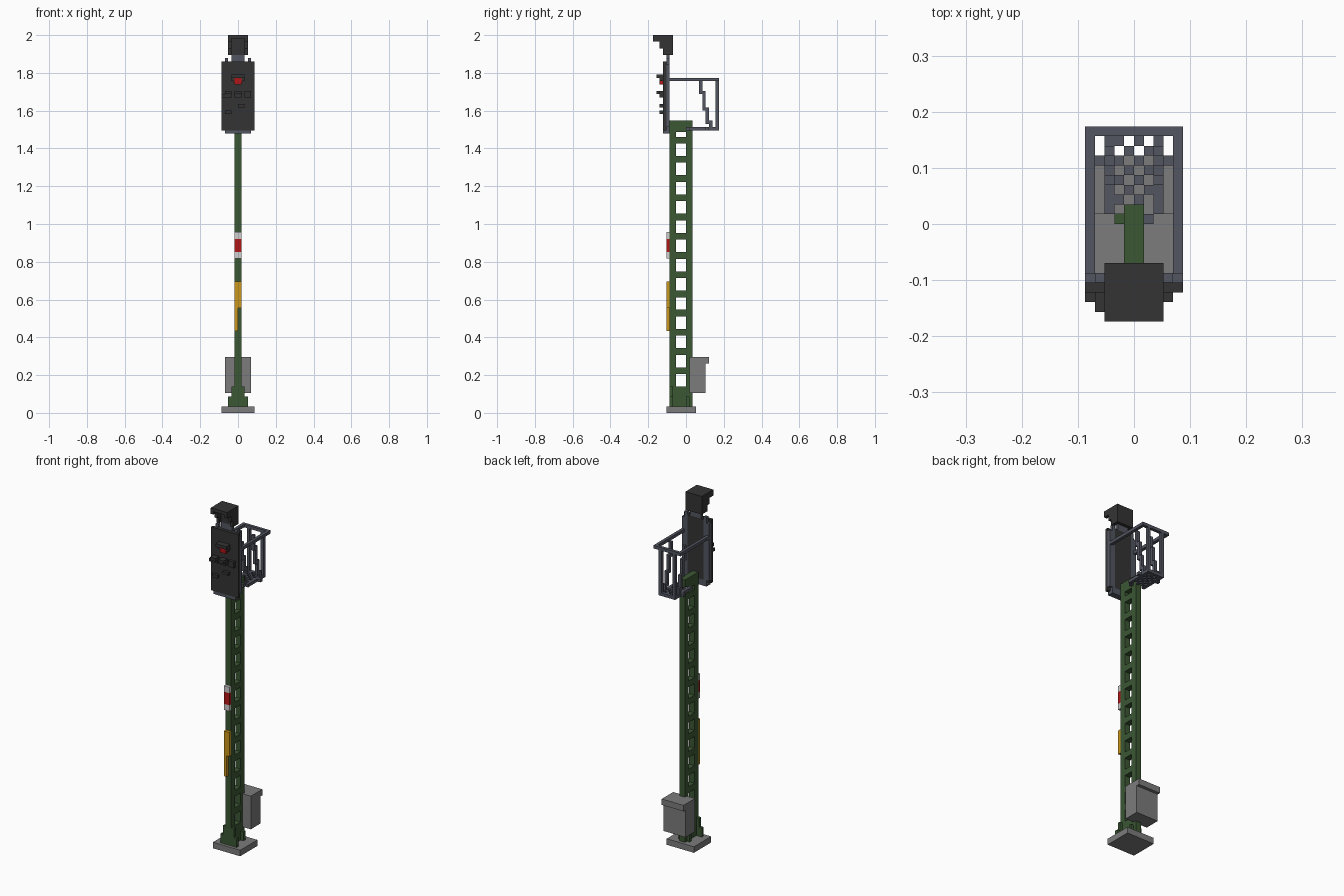
import bpy, bmesh

cube = bpy.data.objects.get("Cube")
if cube:
    bpy.data.objects.remove(cube, do_unlink=True)

V = 2 / 115  # block size: the model is 115 blocks tall


def material(name, rgb):
    m = bpy.data.materials.new(name)
    m.use_nodes = True
    m.diffuse_color = (*rgb, 1)
    b = next(n for n in m.node_tree.nodes if n.type == 'BSDF_PRINCIPLED')
    b.inputs["Base Color"].default_value = (*rgb, 1)
    b.inputs["Roughness"].default_value = 0.8
    return m


GREEN = material("mast green", (0.045, 0.095, 0.034))
GREY = material("concrete grey", (0.2, 0.2, 0.2))
DARK = material("housing black", (0.034, 0.034, 0.034))
SLATE = material("steel slate", (0.085, 0.093, 0.12))
RED = material("signal red", (0.45, 0.008, 0.008))
WHITE = material("sign white", (0.62, 0.62, 0.62))
YELLOW = material("sign yellow", (0.6, 0.31, 0.012))


def part(name, mat, *boxes):
    """One object from boxes (x0, x1, y0, y1, z0, z1) in block units."""
    bm = bmesh.new()
    for x0, x1, y0, y1, z0, z1 in boxes:
        vs = bmesh.ops.create_cube(bm, size=1)["verts"]
        for v in vs:
            v.co.x = (x0 if v.co.x < 0 else x1) * V
            v.co.y = (y0 if v.co.y < 0 else y1) * V
            v.co.z = (z0 if v.co.z < 0 else z1) * V
    me = bpy.data.meshes.new(name)
    bm.to_mesh(me)
    bm.free()
    me.materials.append(mat)
    ob = bpy.data.objects.new(name, me)
    bpy.context.collection.objects.link(ob)
    return ob


def pair(b):
    """A box and its mirror across x."""
    return [b, (-b[1], -b[0], *b[2:])]


# Foundation and stepped foot
part("foundation", GREY, (-5, 5, -6, 3, 0, 2))
part("mast_foot", GREEN, (-3, 3, -5, -4, 2, 5), (-2, 2, -5, -4, 5, 8),
     (-2, 2, 0, 1, 2, 5))

# Lattice mast: two flanges, a solid foot and head, and rungs between windows
part("mast_flanges", GREEN, (-1, 1, -5, -3, 2, 89), (-1, 1, 0, 2, 2, 89))
PERIOD, FIRST, HIGH = 5.85, 8, 3.8
rungs = [(-1, 1, -3, 0, FIRST + i * PERIOD + HIGH, FIRST + (i + 1) * PERIOD)
         for i in range(13)]
part("mast_rungs", GREEN, (-1, 1, -3, 0, 2, FIRST), *rungs,
     (-1, 1, -3, 0, 85.5, 89))

# Equipment cabinet behind the mast
part("cabinet", GREY, (-4, 4, 1, 6, 6, 15))
part("cabinet_lid", GREY, (-4, 4, 1, 7, 15, 17))

# Front signs
part("sign_white", WHITE, (-1, 1, -6, -5, 47, 49), (-1, 1, -6, -5, 53, 55))
part("sign_red", RED, (-1, 1, -6, -5, 49, 53))
part("sign_yellow", YELLOW, (-1, 1, -6, -5, 32, 40), (-1, 0, -6, -5, 25, 32))

# Signal panel with steel frame behind it
part("signal_panel", DARK, (-5, 5, -7, -6, 86, 107), (-3, 3, -6, -5, 87, 107))
part("panel_frame", SLATE, *pair((4, 5, -6, -5, 87, 106)),
     *pair((3, 4, -6, -5, 85, 108)), (-4, 4, -7, -5, 85, 86),
     (-3, 3, -6, -5, 86, 87))
part("head_post", SLATE, (-2, 2, -6, -5, 107, 109))


# Lamp hoods: a roof with two drooping cheeks
def hood(x0, x1, z, reach):
    return [(x0, x1, -7 - reach, -7, z, z + 1),
            (x0, x0 + 1, -8, -7, z - 1, z), (x1 - 1, x1, -8, -7, z - 1, z)]


part("lamp_hoods", DARK, *hood(-2, 2, 102, 2), *hood(-4, -2, 97, 2),
     *hood(-1, 1, 97, 2), *hood(2, 4, 97, 1), (-5, -4, -8, -7, 96, 97),
     (0, 2, -8, -7, 93, 94), (-4, -2, -8, -7, 91, 92))
part("red_lamp", RED, (-1, 1, -8, -7, 100, 102), (-1.4, 1.4, -7.6, -7, 100.8, 102))

# Top lamp head with stepped hood
part("head_body", DARK, (-3, 3, -6, -4, 109, 115))
part("head_hood", DARK, (-3, 3, -10, -6, 114, 115),
     *pair((2, 3, -10, -6, 113, 114)), *pair((2, 3, -8, -6, 111, 113)),
     *pair((2, 3, -7, -6, 109, 111)))

# Service platform: side beams, cross bars and checkered grating
part("platform_beams", SLATE, *pair((2, 3, 1, 10, 86, 87)),
     (-2, 2, 9, 10, 86, 87), *pair((3, 4, 6, 7, 86, 87)),
     (1, 2, 0, 1, 86, 87))
part("platform_grating", SLATE,
     *[(x, x + 1, y, y + 1, 86, 87) for x in range(-2, 2)
       for y in range(2, 9) if (x + y) % 2 == 0])

# Guard rail, rear posts and slanted braces
part("guard_rail", SLATE, *pair((4, 5, -5, 9, 101, 102)),
     (-5, 5, 9, 10, 101, 102))
part("guard_posts", SLATE, *pair((2, 3, 9, 10, 87, 101)))
steps = [(4, 97, 102), (5, 92, 98), (6, 88, 93), (7, 87, 89)]
part("guard_braces", SLATE,
     *[b for y, z0, z1 in steps for b in pair((2, 3, y, y + 1, z0, z1))])
